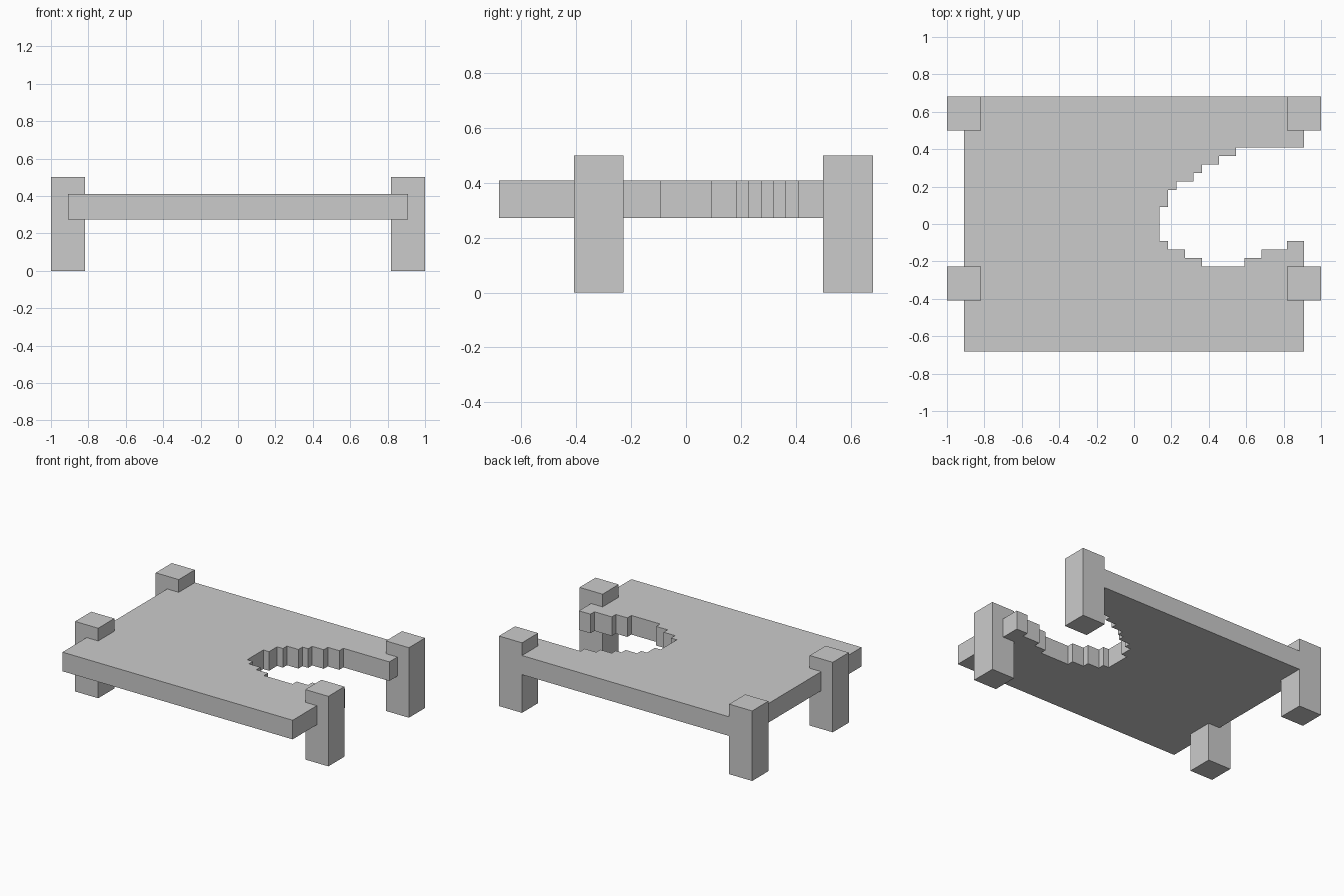
import bpy, bmesh

if "Cube" in bpy.data.objects:
    bpy.data.objects.remove(bpy.data.objects["Cube"])

U = 1 / 22  # the model sits on a grid of 44 cells across


def extrude(name, outline, z0, z1):
    """Upright prism from a counter-clockwise outline, in grid cells."""
    bm = bmesh.new()
    base = bm.faces.new([bm.verts.new((x * U, y * U, z0 * U)) for x, y in outline])
    top = bmesh.ops.extrude_face_region(bm, geom=[base])["geom"]
    verts = [v for v in top if isinstance(v, bmesh.types.BMVert)]
    bmesh.ops.translate(bm, verts=verts, vec=(0, 0, (z1 - z0) * U))
    bmesh.ops.recalc_face_normals(bm, faces=bm.faces)
    mesh = bpy.data.meshes.new(name)
    bm.to_mesh(mesh)
    bm.free()
    obj = bpy.data.objects.new(name, mesh)
    bpy.context.collection.objects.link(obj)
    return obj


# Stepped bite in the right side, as (x, y) corners joined by axis-aligned steps
lower_bite = [(18, -2), (15, -3), (13, -4), (8, -5), (6, -4), (4, -3), (3, -2)]
upper_bite = [(4, 2), (5, 4), (7, 5), (8, 6), (10, 7), (12, 8), (20, 9)]

outline = [(-20, -15), (20, -15)]
x = 20
for nx, y in lower_bite:
    outline += [(x, y), (nx, y)]
    x = nx
for nx, y in upper_bite:
    outline += [(x, y), (nx, y)]
    x = nx
# Back edge, notched around the rear legs
outline += [(20, 11), (18, 11), (18, 15), (-18, 15), (-18, 11), (-20, 11)]
extrude("slab", outline, 6, 9)

# Four square legs that rise above the slab
for side, x0 in (("left", -22), ("right", 18)):
    for row, y0 in (("front", -9), ("back", 11)):
        square = [(x0, y0), (x0 + 4, y0), (x0 + 4, y0 + 4), (x0, y0 + 4)]
        extrude(f"{row}_{side}_leg", square, 0, 11)
